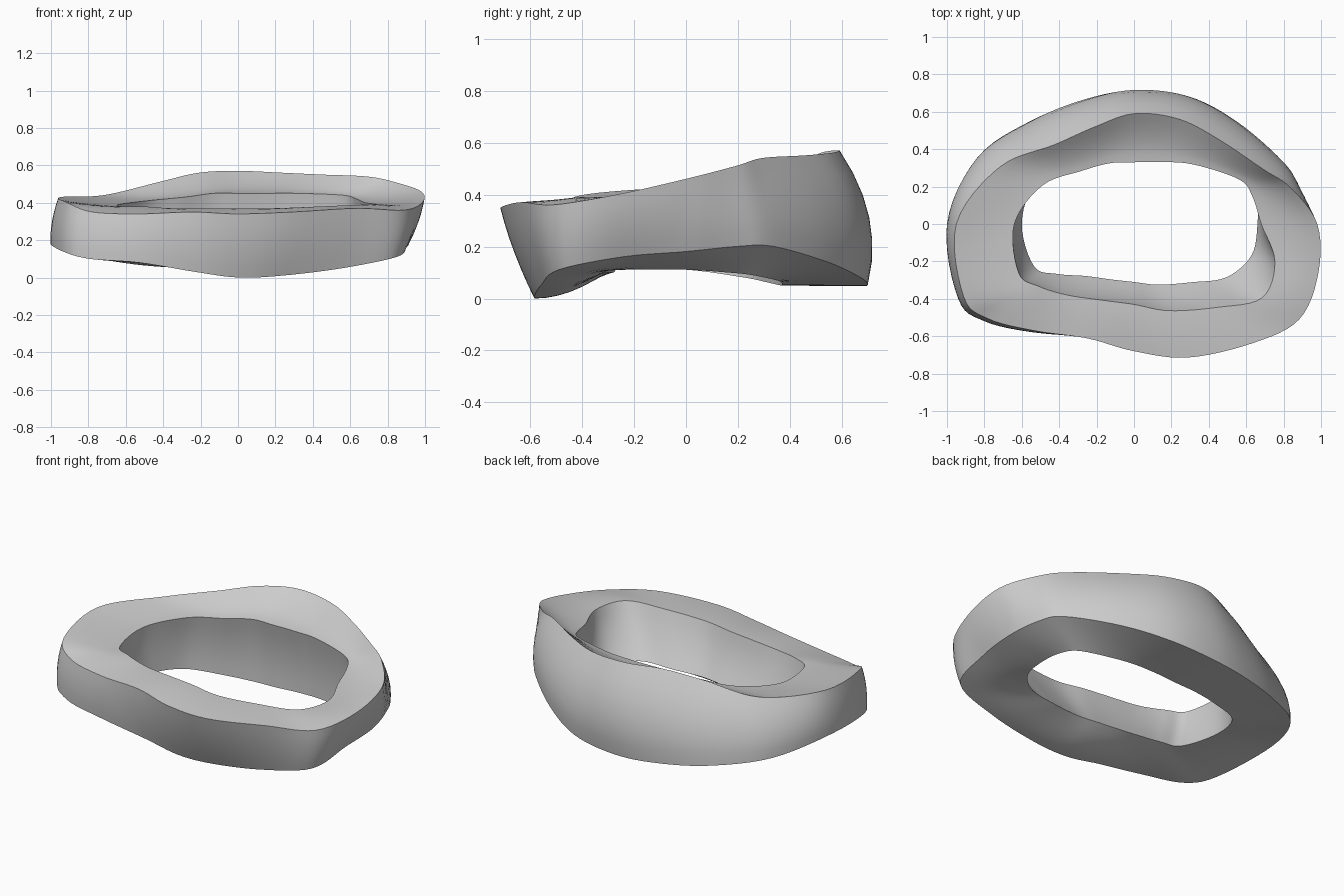
import bpy, bmesh, math
from mathutils import Vector

if "Cube" in bpy.data.objects:
    bpy.data.objects.remove(bpy.data.objects["Cube"], do_unlink=True)

# Shared station angles and the four edges of the ring (hundredths of a unit)
ANGLES = [0, 13, 23, 45, 67, 90, 112, 135, 157, 180, 203, 213, 227, 248, 270, 292, 315, 330, 345]

OUTER_TOP_RADIUS = [98, 86, 75, 64, 61, 59, 56, 60, 78, 95, 99, 93, 78, 66, 68, 77, 90, 102, 102]
OUTER_TOP_HEIGHT = [47, 52, 55, 56, 57, 58, 57, 52, 45, 44, 41, 36, 35, 36, 35, 36, 38, 37, 41]

OUTER_BASE_RADIUS = [91, 89, 86, 77, 73, 70, 71, 78, 91, 100, 102, 95, 78, 61, 58, 63, 79, 98, 93]
OUTER_BASE_HEIGHT = [19, 21, 21, 15, 9, 6, 6, 8, 13, 19, 15, 11, 9, 4, 1, 2, 6, 12, 17]

INNER_TOP_RADIUS = [68, 65, 61, 45, 36, 33, 35, 40, 53, 64, 67, 61, 52, 44, 43, 50, 63, 79, 78]
INNER_TOP_HEIGHT = [41, 43, 45, 46, 46, 46, 46, 44, 42, 40, 39, 39, 38, 38, 38, 38, 39, 40, 40]

INNER_BASE_RADIUS = [66, 67, 64, 49, 40, 37, 39, 45, 57, 60, 58, 49, 38, 32, 31, 35, 44, 57, 65]
INNER_BASE_HEIGHT = [12, 11, 10, 8, 7, 6, 6, 7, 9, 12, 12, 12, 11, 11, 11, 11, 11, 12, 12]

STEPS = 6        # smooth subdivisions between stations
ROWS = 6         # rows across each side of the section


def smooth_loop(radii, heights):
    """Closed smooth curve through polar stations."""
    pts = []
    for a, r, h in zip(ANGLES, radii, heights):
        t = math.radians(a)
        pts.append(Vector((r * math.cos(t), r * math.sin(t), h)) / 100)
    n, loop = len(pts), []
    for i in range(n):
        p, q, r, s = (pts[(i + k) % n] for k in (-1, 0, 1, 2))
        for k in range(STEPS):
            t = k / STEPS
            loop.append(q + (r - p) * t / 2 + (p * 2 - q * 5 + r * 4 - s) * t * t / 2
                        + (q * 3 - p - r * 3 + s) * t ** 3 / 2)
    return loop


def outward(p):
    return Vector((p.x, p.y, 0)).normalized()


def outer_side(p, q, t):
    # the back is fuller than the front
    bulge = 0.012 + 0.048 * max(0, outward(p).y) ** 0.7
    return p.lerp(q, t) + outward(p) * bulge * 4 * t * (1 - t)


def top_side(p, q, t):
    # dished face that flattens towards the opening
    v = p.lerp(q, t)
    v.z = q.z + (p.z - q.z) * (1 - t) ** 1.6
    return v


def inner_side(p, q, t):
    return p.lerp(q, t) + outward(p) * 0.06 * t * (1 - t)


def under_side(p, q, t):
    # the front hangs slightly lower
    sag = 0.1 * max(0, -outward(p).y)
    return p.lerp(q, t) - Vector((0, 0, sag * t * (1 - t)))


outer_base = smooth_loop(OUTER_BASE_RADIUS, OUTER_BASE_HEIGHT)
outer_top = smooth_loop(OUTER_TOP_RADIUS, OUTER_TOP_HEIGHT)
inner_top = smooth_loop(INNER_TOP_RADIUS, INNER_TOP_HEIGHT)
inner_base = smooth_loop(INNER_BASE_RADIUS, INNER_BASE_HEIGHT)
sides = [(outer_base, outer_top, outer_side), (outer_top, inner_top, top_side),
         (inner_top, inner_base, inner_side), (inner_base, outer_base, under_side)]

# Loft the four sides into one closed ring
bm = bmesh.new()
rows = []
for start, end, shape in sides:
    for k in range(ROWS):
        rows.append([bm.verts.new(shape(p, q, k / ROWS)) for p, q in zip(start, end)])
for i, row in enumerate(rows):
    nxt = rows[(i + 1) % len(rows)]
    for j in range(len(row)):
        m = (j + 1) % len(row)
        bm.faces.new((row[j], row[m], nxt[m], nxt[j]))
bmesh.ops.recalc_face_normals(bm, faces=bm.faces)

# Rest the ring on the ground
low = min(v.co.z for v in bm.verts)
bmesh.ops.translate(bm, verts=bm.verts, vec=(0, 0, -low))

mesh = bpy.data.meshes.new("uneven_ring")
bm.to_mesh(mesh)
bm.free()
ring = bpy.data.objects.new("uneven_ring", mesh)
bpy.context.collection.objects.link(ring)

# Plain grey material
grey = bpy.data.materials.new("light_grey")
grey.use_nodes = True
colour = (0.6, 0.6, 0.6, 1)
grey.diffuse_color = colour
grey.node_tree.nodes["Principled BSDF"].inputs["Base Color"].default_value = colour
mesh.materials.append(grey)

bpy.ops.object.select_all(action="DESELECT")
ring.select_set(True)
bpy.context.view_layer.objects.active = ring
bpy.ops.object.shade_smooth_by_angle(angle=math.radians(35))
